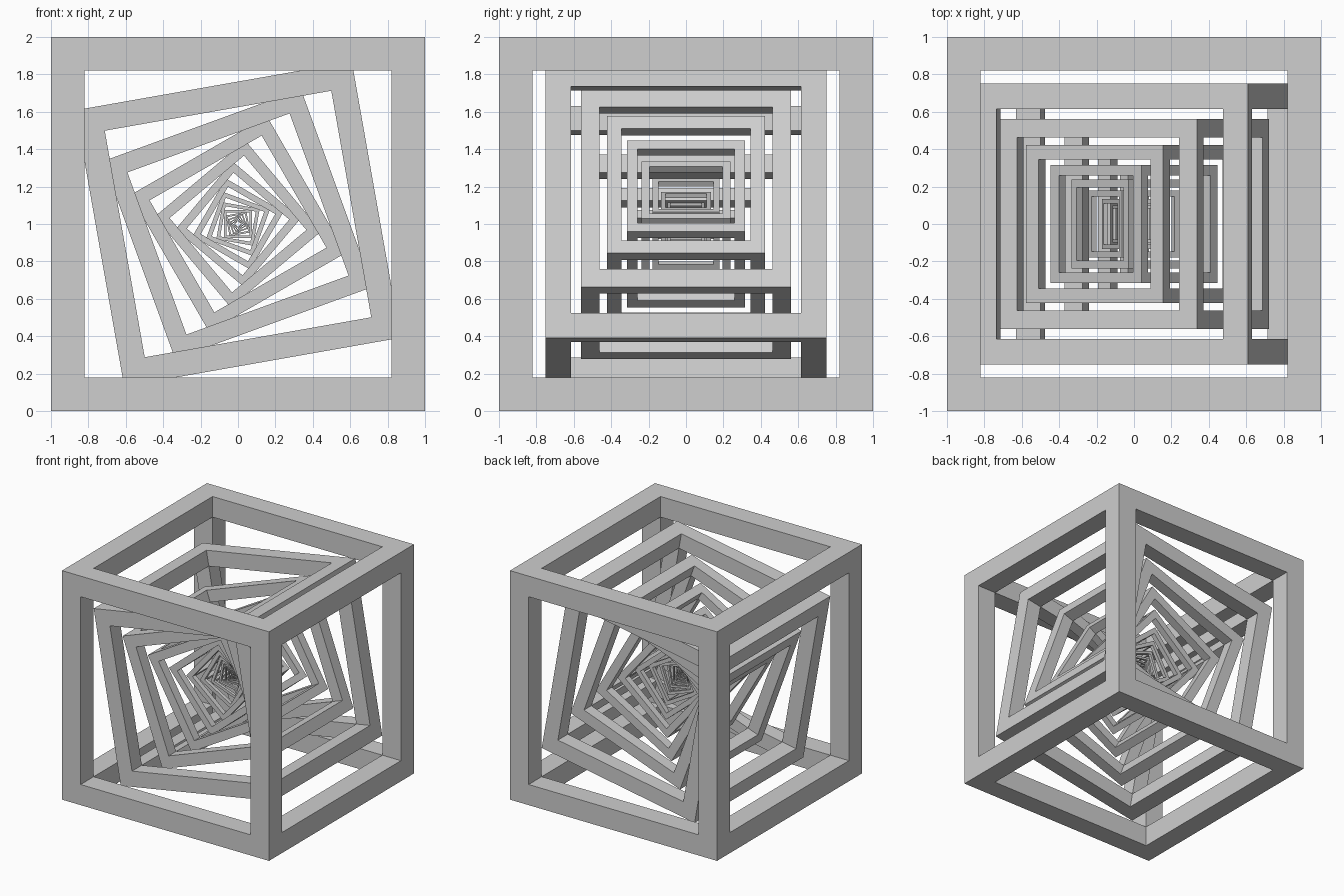
import bpy, bmesh, math
from itertools import product
from mathutils import Matrix

if "Cube" in bpy.data.objects:
    bpy.data.objects.remove(bpy.data.objects["Cube"])

COUNT, SHRINK, TWIST, OPENING = 16, 0.75, math.radians(10), 0.82

grey = bpy.data.materials.new("light_grey")
grey.diffuse_color = (0.62, 0.62, 0.62, 1)
grey.use_nodes = True
grey.node_tree.nodes["Principled BSDF"].inputs["Base Color"].default_value = grey.diffuse_color


def frame_mesh():
    """Hollow cube frame: 3x3x3 cells, keeping corner and edge cells only."""
    grid = (-1, -OPENING, OPENING, 1)
    cells = {c for c in product(range(3), repeat=3) if c.count(1) <= 1}
    bm = bmesh.new()
    verts = {}

    def vert(idx):
        if idx not in verts:
            verts[idx] = bm.verts.new([grid[i] for i in idx])
        return verts[idx]

    for cell in cells:
        for axis, side in product(range(3), (0, 1)):
            near = list(cell)
            near[axis] += 1 if side else -1
            if tuple(near) in cells:
                continue
            u, v = (axis + 1) % 3, (axis + 2) % 3
            ring = []
            for du, dv in ((0, 0), (1, 0), (1, 1), (0, 1)):
                idx = list(cell)
                idx[axis] += side
                idx[u] += du
                idx[v] += dv
                ring.append(vert(tuple(idx)))
            bm.faces.new(ring if side else ring[::-1])
    mesh = bpy.data.meshes.new("cube_frame")
    bm.to_mesh(mesh)
    bm.free()
    mesh.materials.append(grey)
    return mesh


# Nested frames, each smaller and turned further about the front-back axis
base = frame_mesh()
for k in range(COUNT):
    mesh = base.copy()
    mesh.transform(Matrix.Translation((0, 0, 1))
                   @ Matrix.Rotation(-TWIST * k, 4, 'Y')
                   @ Matrix.Scale(SHRINK ** k, 4))
    obj = bpy.data.objects.new(f"cube_frame_{k + 1}", mesh)
    bpy.context.collection.objects.link(obj)
bpy.data.meshes.remove(base)
